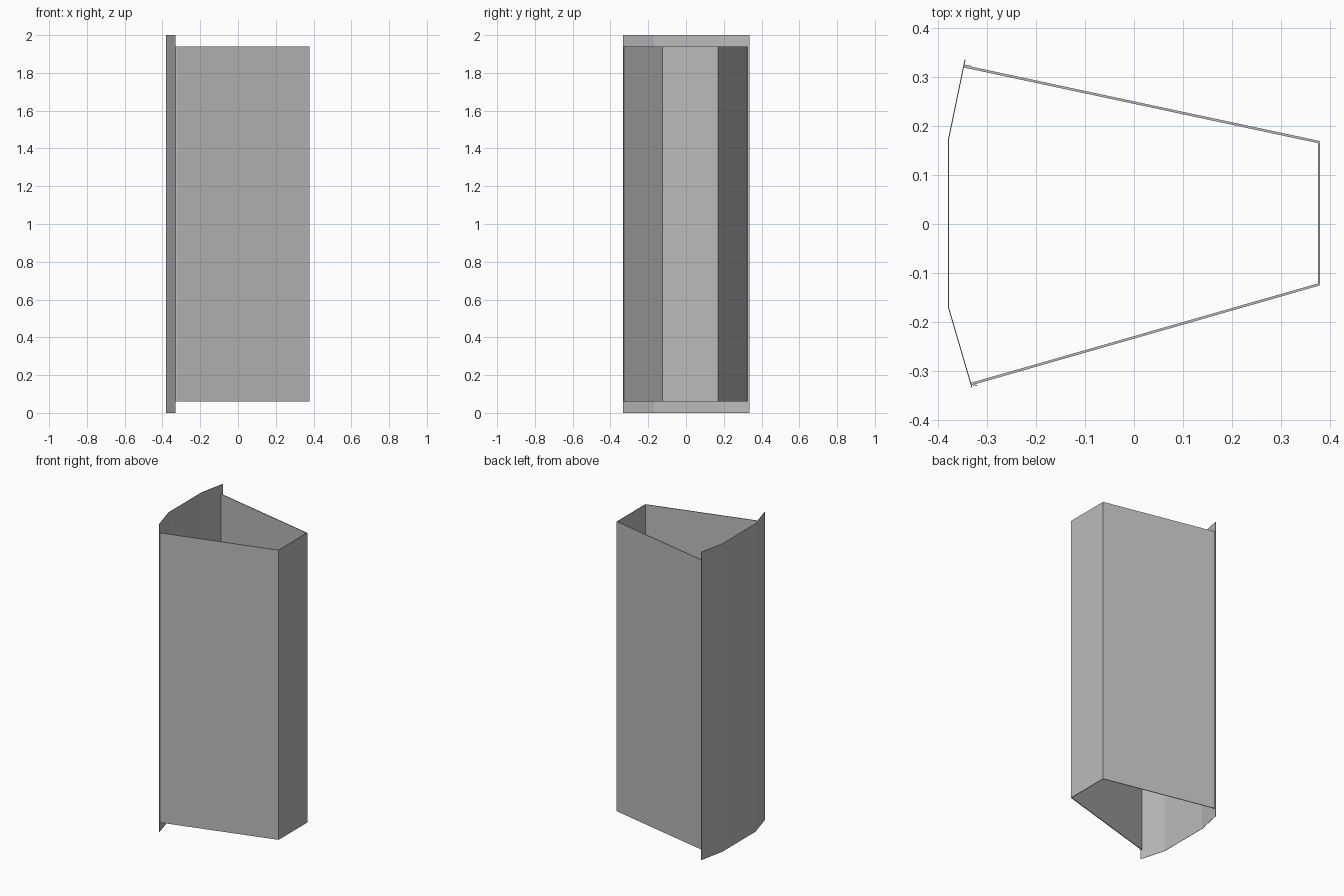
import bpy

cube = bpy.data.objects.get("Cube")
if cube:
    bpy.data.objects.remove(cube, do_unlink=True)

grey = bpy.data.materials.new("plain grey")
grey.use_nodes = True
colour = (0.5, 0.5, 0.5, 1)
grey.diffuse_color = colour
grey.node_tree.nodes["Principled BSDF"].inputs["Base Color"].default_value = colour


def sheet(name, path, bottom, top, thickness):
    """Upright folded sheet along a plan path, thickened evenly about it."""
    n = len(path)
    verts = [(x, y, z) for z in (bottom, top) for x, y in path]
    faces = [(i, i + 1, n + i + 1, n + i) for i in range(n - 1)]
    mesh = bpy.data.meshes.new(name)
    mesh.from_pydata(verts, [], faces)
    mesh.materials.append(grey)
    obj = bpy.data.objects.new(name, mesh)
    bpy.context.collection.objects.link(obj)
    solid = obj.modifiers.new("thickness", "SOLIDIFY")
    solid.thickness = thickness
    solid.offset = 0
    solid.use_even_offset = True
    return obj


LOW, HIGH = 0.06, 1.94

# Three board walls
sheet("front_wall", [(-0.333, -0.327), (0.379, -0.123)], LOW, HIGH, 0.005)
sheet("end_wall", [(0.3775, -0.122), (0.3775, 0.165)], LOW, HIGH, 0.004)
sheet("back_wall", [(-0.347, 0.322), (0.379, 0.167)], LOW, HIGH, 0.005)

# Taller folded cover plate closing the wide end
sheet("cover_plate", [(-0.331, -0.334), (-0.379, -0.17), (-0.379, 0.172),
                      (-0.345, 0.336)], 0, 2, 0.002)

# Small lips where the walls meet the plate
sheet("front_lip", [(-0.334, -0.327), (-0.321, -0.330)], LOW, HIGH, 0.002)
sheet("back_lip", [(-0.348, 0.325), (-0.332, 0.322)], LOW, HIGH, 0.002)
